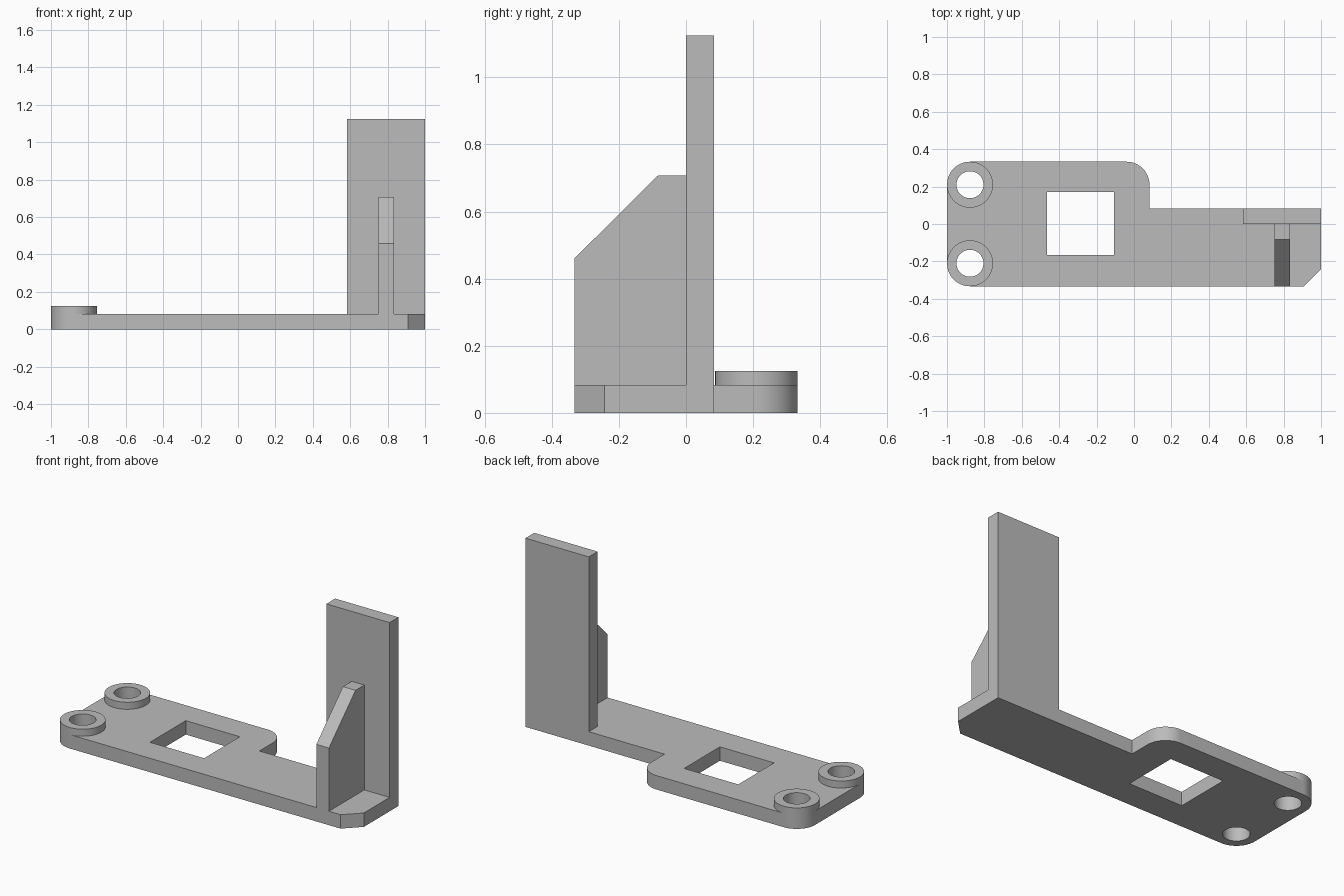
import bpy
import bmesh
from math import cos, sin, radians
from mathutils import Matrix, Vector

cube = bpy.data.objects.get("Cube")
if cube:
    bpy.data.objects.remove(cube, do_unlink=True)

grey = bpy.data.materials.new("plain grey")
grey.use_nodes = True
GREY = (0.5, 0.5, 0.5, 1)
grey.diffuse_color = GREY
grey.node_tree.nodes["Principled BSDF"].inputs["Base Color"].default_value = GREY

HALF = 0.333      # half depth of the base
THICK = 0.083     # sheet thickness
BOSS_R = 0.123
HOLE_R = 0.072
BOSS_X, BOSS_Y = -0.877, HALF - BOSS_R


def arc(x, y, r, start, end, steps=16):
    """Points along an arc, angles in degrees."""
    angles = [radians(start + (end - start) * i / steps) for i in range(steps + 1)]
    return [(x + r * cos(a), y + r * sin(a)) for a in angles]


def circle(x, y, r):
    return arc(x, y, r, 0, 360, 64)[:-1]


def rect(x0, x1, y0, y1):
    return [(x0, y0), (x1, y0), (x1, y1), (x0, y1)]


def prism(name, loops, low, high, matrix=Matrix()):
    """Extrude an outline; any further loops become through holes."""
    bm = bmesh.new()
    for loop in loops:
        verts = [bm.verts.new((x, y, low)) for x, y in loop]
        for a, b in zip(verts, verts[1:] + verts[:1]):
            bm.edges.new((a, b))
    bmesh.ops.triangle_fill(bm, edges=bm.edges[:], use_beauty=True, normal=Vector((0, 0, 1)))
    top = bmesh.ops.extrude_face_region(bm, geom=bm.faces[:], use_keep_orig=True)
    moved = [g for g in top["geom"] if isinstance(g, bmesh.types.BMVert)]
    bmesh.ops.translate(bm, verts=moved, vec=(0, 0, high - low))
    bmesh.ops.recalc_face_normals(bm, faces=bm.faces[:])
    bm.transform(matrix)
    mesh = bpy.data.meshes.new(name)
    bm.to_mesh(mesh)
    bm.free()
    mesh.materials.append(grey)
    obj = bpy.data.objects.new(name, mesh)
    bpy.context.collection.objects.link(obj)
    bpy.ops.object.select_all(action="DESELECT")
    obj.select_set(True)
    bpy.context.view_layer.objects.active = obj
    bpy.ops.object.shade_smooth_by_angle(angle=radians(30))
    return obj


# Base plate: rounded left end, stepped back edge, chamfered front corner
outline = (
    arc(BOSS_X, BOSS_Y, BOSS_R, 180, 90)
    + arc(THICK - BOSS_R, BOSS_Y, BOSS_R, 90, 0)
    + [(THICK, THICK), (1, THICK), (1, -0.243), (0.91, -HALF)]
    + arc(BOSS_X, -BOSS_Y, BOSS_R, 270, 180)
)
window = rect(-0.465, -0.108, -0.165, 0.172)
holes = [circle(BOSS_X, s * BOSS_Y, HOLE_R) for s in (1, -1)]
prism("base_plate", [outline, window] + holes, 0, THICK)

# Raised rings around the screw holes
for side, s in (("back", 1), ("front", -1)):
    ring = [circle(BOSS_X, s * BOSS_Y, r) for r in (BOSS_R, HOLE_R)]
    prism(side + "_screw_boss", ring, THICK, 0.125)

# Upright wall
prism("upright_wall", [rect(0.583, 1, 0, THICK)], THICK, 1.125)

# Gusset: profile drawn in (y, z), extruded along x
profile = [(-HALF, THICK), (0, THICK), (0, 0.708), (-0.083, 0.708), (-HALF, 0.46)]
yz_to_world = Matrix(((0, 0, 1, 0), (1, 0, 0, 0), (0, 1, 0, 0), (0, 0, 0, 1)))
prism("gusset", [profile], 0.75, 0.833, yz_to_world)
